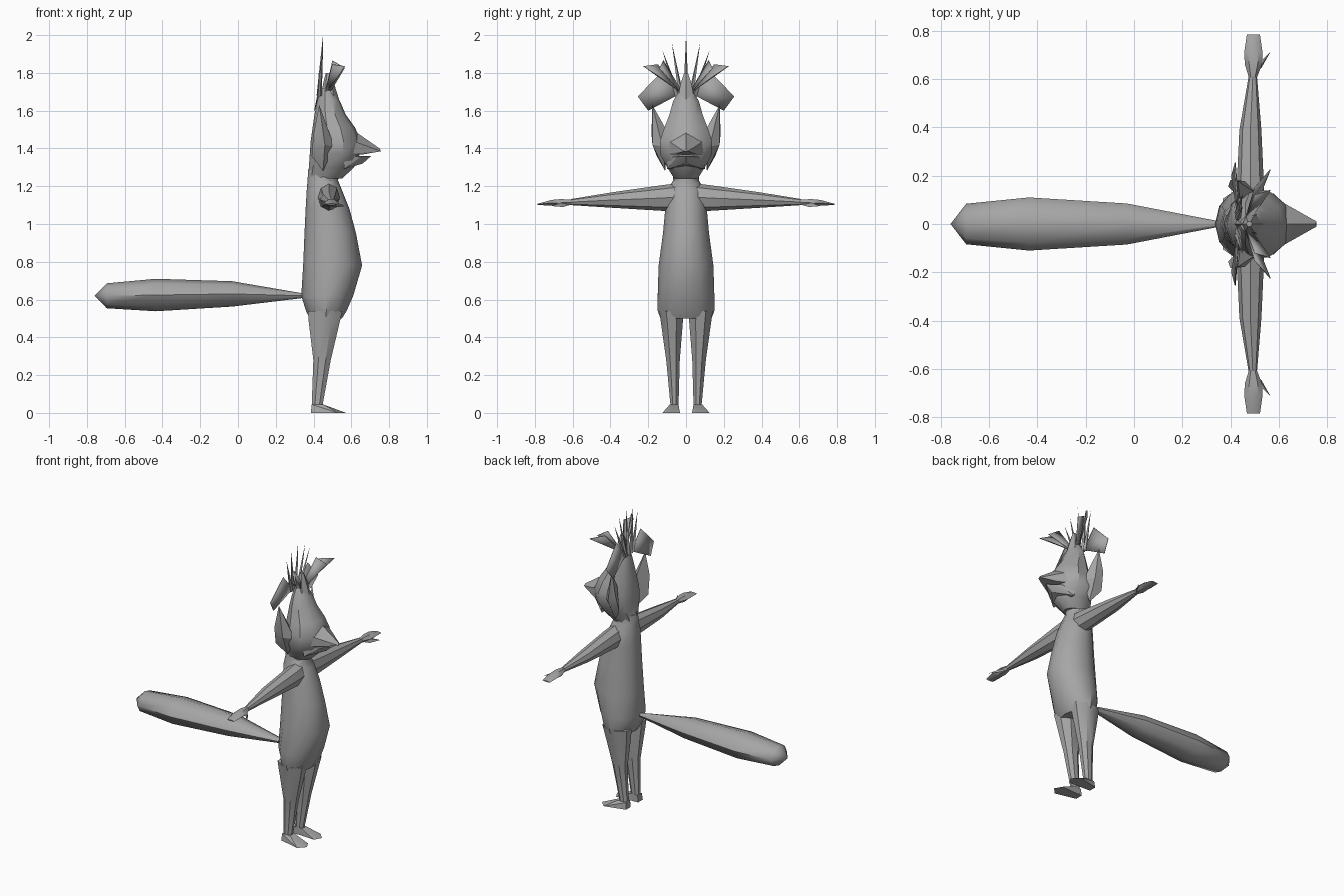
import bpy
import bmesh
import math
from mathutils import Vector

old = bpy.data.objects.get("Cube")
if old:
    bpy.data.objects.remove(old, do_unlink=True)

grey = bpy.data.materials.new("plain grey")
grey.use_nodes = True
colour = (0.38, 0.38, 0.38, 1)
grey.diffuse_color = colour
grey.node_tree.nodes["Principled BSDF"].inputs["Base Color"].default_value = colour


def finish(name, bm, mirror=False, angle=35):
    """Turn a bmesh into a shaded object, optionally mirrored across the body."""
    bmesh.ops.recalc_face_normals(bm, faces=bm.faces)
    mesh = bpy.data.meshes.new(name)
    bm.to_mesh(mesh)
    bm.free()
    mesh.materials.append(grey)
    obj = bpy.data.objects.new(name, mesh)
    bpy.context.collection.objects.link(obj)
    bpy.ops.object.select_all(action="DESELECT")
    obj.select_set(True)
    bpy.context.view_layer.objects.active = obj
    bpy.ops.object.shade_smooth_by_angle(angle=math.radians(angle))
    if mirror:
        mod = obj.modifiers.new("mirror", "MIRROR")
        mod.use_axis = (False, True, False)
    return obj


def loft(name, axis, rings, sides, mirror=False, turn=0.0, angle=35):
    """Skin oval rings (position, low a, high a, low b, high b) along an axis."""
    bm = bmesh.new()
    loops = []
    for pos, a0, a1, b0, b1 in rings:
        loop = []
        for i in range(sides):
            t = math.tau * (i + turn) / sides
            co = [(a0 + a1) / 2 + (a1 - a0) / 2 * math.cos(t),
                  (b0 + b1) / 2 + (b1 - b0) / 2 * math.sin(t)]
            co.insert("xyz".index(axis), pos)
            loop.append(bm.verts.new(co))
        loops.append(loop)
    for low, high in zip(loops, loops[1:]):
        for i in range(sides):
            j = (i + 1) % sides
            bm.faces.new((low[i], low[j], high[j], high[i]))
    bm.faces.new(loops[0])
    bm.faces.new(loops[-1])
    bmesh.ops.remove_doubles(bm, verts=bm.verts, dist=0.0005)
    return finish(name, bm, mirror, angle)


def hull(name, points, mirror=False):
    """Faceted solid wrapped around a few corner points."""
    bm = bmesh.new()
    for p in points:
        bm.verts.new(p)
    bmesh.ops.convex_hull(bm, input=bm.verts)
    return finish(name, bm, mirror, angle=25)


def upright(rows):
    """Rows of (height, back, front, half width) made into full rings."""
    return [(z, back, front, -w, w) for z, back, front, w in rows]


# Torso with a round belly, narrowing to the neck
loft("torso", "z", upright([
    (.5, .38, .55, .135), (.54, .36, .575, .15), (.62, .335, .61, .15),
    (.78, .345, .657, .145), (.95, .352, .625, .122), (1.08, .358, .59, .11),
    (1.18, .364, .55, .1), (1.23, .368, .53, .068), (1.29, .372, .54, .07)]), 12)

# Head, rising to a pointed crown
loft("head", "z", upright([
    (1.24, .37, .55, .065), (1.3, .375, .615, .105), (1.37, .38, .645, .145),
    (1.44, .385, .65, .145), (1.51, .395, .62, .12), (1.58, .405, .57, .092),
    (1.65, .42, .54, .072), (1.72, .44, .5, .03)]), 10)

# Snout and lower jaw, with the mouth open between them
hull("snout", [(.58, s * .11, z) for s in (-1, 1) for z in (1.37, 1.45)]
     + [(.66, s * .06, 1.368) for s in (-1, 1)]
     + [(.62, 0, 1.49), (.67, 0, 1.43), (.757, .01, 1.385),
        (.757, -.01, 1.385), (.75, 0, 1.4)])
hull("lower_jaw", [(.56, s * .1, z) for s in (-1, 1) for z in (1.29, 1.36)]
     + [(.65, s * .05, 1.355) for s in (-1, 1)]
     + [(.705, 0, 1.36), (.66, 0, 1.32)])

# Pointed leaf-shaped ears
hull("ears", [(.43, .178, 1.63), (.51, .125, 1.41), (.45, .11, 1.28),
              (.39, .155, 1.36), (.4, .183, 1.48), (.46, .178, 1.42),
              (.44, .105, 1.5)], mirror=True)

# Arms, hands and thumbs
loft("arms", "y", [
    (.05, .42, .54, 1.07, 1.215), (.13, .425, .54, 1.07, 1.205),
    (.39, .437, .528, 1.086, 1.168), (.61, .475, .51, 1.1, 1.132)],
    8, mirror=True)
loft("hands", "y", [
    (.6, .478, .507, 1.1, 1.13), (.66, .46, .53, 1.09, 1.135),
    (.71, .457, .533, 1.095, 1.13), (.785, .468, .522, 1.1, 1.108)],
    6, mirror=True)
hull("thumbs", [(.5, .62, 1.1), (.5, .62, 1.125), (.53, .65, 1.09),
                (.52, .67, 1.115), (.565, .712, 1.095)], mirror=True)

# Legs and flat wedge feet
loft("legs", "z", [
    (.54, .362, .56, .012, .147), (.48, .368, .545, .012, .138),
    (.28, .395, .495, .03, .108), (.04, .388, .45, .038, .084),
    (.005, .386, .45, .036, .09)], 8, mirror=True, turn=.5)
hull("feet", [(.386, .04, 0), (.386, .09, 0), (.39, .04, .045),
              (.39, .085, .045), (.45, .04, .045), (.45, .085, .045),
              (.545, .032, 0), (.572, .08, 0), (.53, .125, 0)], mirror=True)

# Long thick tail with a blunt point
loft("tail", "x", [
    (x, -w, w, z - h, z + h) for x, w, z, h in [
        (.36, .01, .62, .01), (-.03, .085, .63, .067), (-.435, .11, .624, .086),
        (-.695, .084, .62, .066), (-.76, 0, .62, 0)]], 8, angle=48)


def blade(name, corners, mirror=False):
    """Thin leaf of hair made from one outline."""
    bm = bmesh.new()
    bm.faces.new([bm.verts.new(c) for c in corners])
    obj = finish(name, bm, mirror)
    mod = obj.modifiers.new("thickness", "SOLIDIFY")
    mod.thickness = .004
    mod.offset = 0
    return obj


# Broad fans at the back of the crest
blade("back_fans", [(.43, .03, 1.69), (.43, .13, 1.805), (.42, .255, 1.675),
                    (.405, .2, 1.6)], mirror=True)

# Folded fronds sweeping forward and sideways
blade("front_fronds", [(.46, .015, 1.69), (.5, .12, 1.865), (.565, .14, 1.825),
                       (.49, .03, 1.7)], mirror=True)
blade("side_fronds", [(.46, .02, 1.69), (.5, .15, 1.845), (.565, .225, 1.835),
                      (.535, .15, 1.785)], mirror=True)

# Tuft at the root of the crest
loft("crest_root", "z", upright([
    (1.66, .44, .535, .05), (1.74, .45, .51, .035), (1.8, .465, .49, .012)]), 6)

# Thin upright spikes
root = Vector((.43, 0, 1.62))
for side, height in [(0, 2.0), (-.075, 1.96), (.075, 1.96),
                     (-.125, 1.92), (.125, 1.92)]:
    tip = Vector((.45, side, height))
    base = root + Vector((0, side * .35, .06))
    bm = bmesh.new()
    bmesh.ops.create_cone(bm, segments=4, radius1=.014, radius2=0,
                          depth=(tip - base).length)
    turn = (tip - base).to_track_quat("Z", "Y").to_matrix()
    bmesh.ops.rotate(bm, verts=bm.verts, matrix=turn)
    bmesh.ops.translate(bm, verts=bm.verts, vec=(tip + base) / 2)
    finish("crest_spike", bm)
